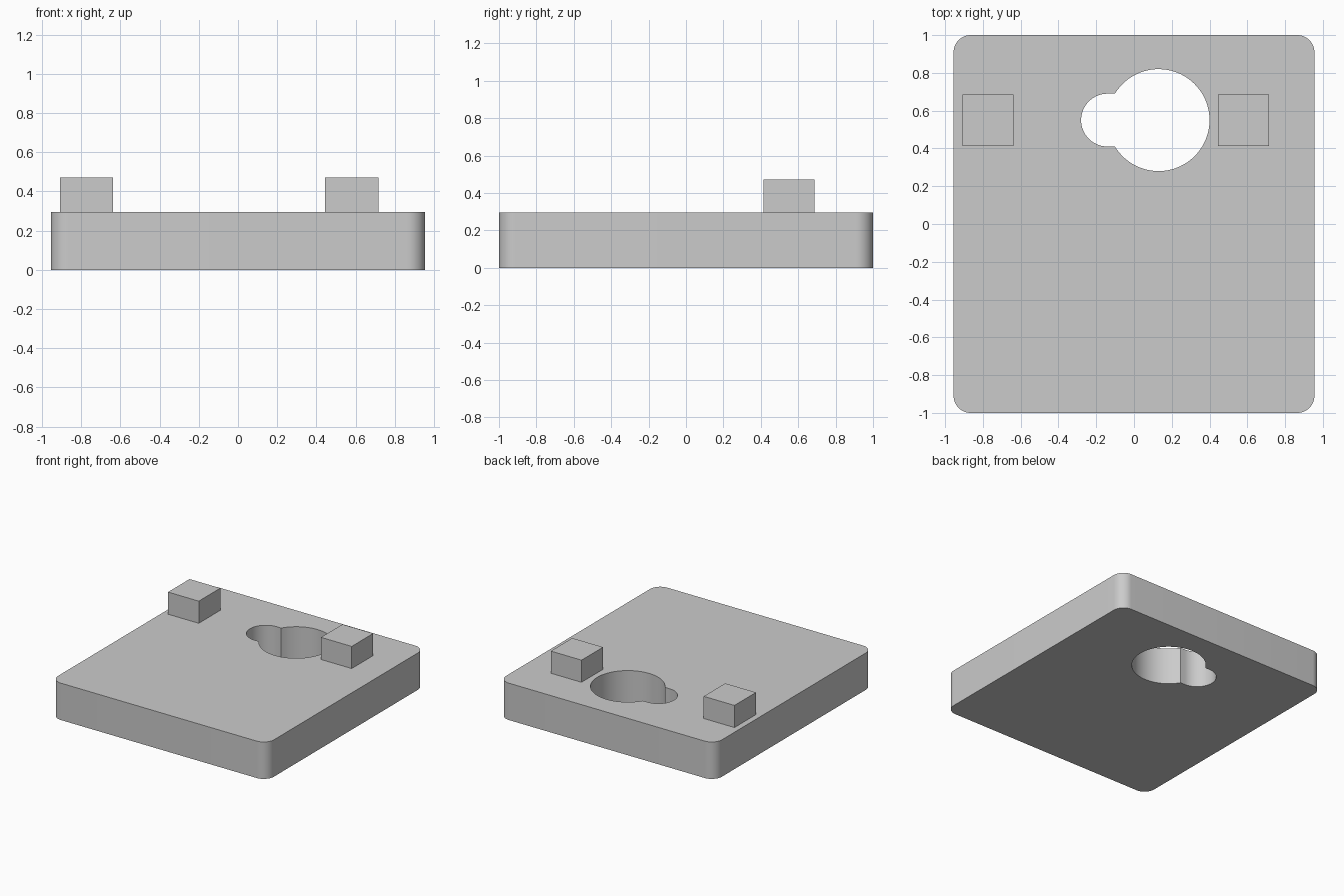
import bpy, bmesh
from math import sin, cos, radians, degrees, asin

cube = bpy.data.objects.get("Cube")
if cube:
    bpy.data.objects.remove(cube, do_unlink=True)

THICK = 0.295
grey = bpy.data.materials.new("plain_grey")
grey.use_nodes = True
COLOR = (0.6, 0.6, 0.6, 1)
grey.diffuse_color = COLOR
grey.node_tree.nodes["Principled BSDF"].inputs["Base Color"].default_value = COLOR


def arc(cx, cy, r, start, end, steps):
    angles = [radians(start + (end - start) * i / steps) for i in range(steps + 1)]
    return [(cx + r * cos(a), cy + r * sin(a)) for a in angles]


def add_object(name, bm):
    bmesh.ops.recalc_face_normals(bm, faces=bm.faces)
    mesh = bpy.data.meshes.new(name)
    bm.to_mesh(mesh)
    bm.free()
    mesh.materials.append(grey)
    obj = bpy.data.objects.new(name, mesh)
    bpy.context.collection.objects.link(obj)
    return obj


# Plate outline with rounded corners
HALF_X, HALF_Y, CORNER = 0.955, 1.0, 0.09
outline = []
for i, (sx, sy) in enumerate([(1, 1), (-1, 1), (-1, -1), (1, -1)]):
    outline += arc(sx * (HALF_X - CORNER), sy * (HALF_Y - CORNER), CORNER,
                   90 * i, 90 * i + 90, 12)

# Keyhole: a large round hole joined to a small rounded slot
HOLE_X, HOLE_Y, HOLE_R, SLOT_X, SLOT_R = 0.13, 0.55, 0.27, -0.14, 0.14
meet = degrees(asin(SLOT_R / HOLE_R))
keyhole = arc(HOLE_X, HOLE_Y, HOLE_R, meet - 180, 180 - meet, 64)
keyhole += arc(SLOT_X, HOLE_Y, SLOT_R, 90, 270, 32)

# Fill between the loops and extrude to the plate thickness
bm = bmesh.new()
edges = []
for loop in (outline, keyhole):
    verts = [bm.verts.new((x, y, 0)) for x, y in loop]
    edges += [bm.edges.new((verts[i - 1], verts[i])) for i in range(len(verts))]
bmesh.ops.triangle_fill(bm, edges=edges, use_beauty=True)
result = bmesh.ops.extrude_face_region(bm, geom=bm.faces[:], use_keep_orig=True)
top = [g for g in result["geom"] if isinstance(g, bmesh.types.BMVert)]
bmesh.ops.translate(bm, verts=top, vec=(0, 0, THICK))
plate = add_object("base_plate", bm)
bpy.context.view_layer.objects.active = plate
plate.select_set(True)
bpy.ops.object.shade_smooth_by_angle(angle=radians(30))

# Two square pegs beside the keyhole
PEG, PEG_H = 0.272, 0.177
for name, x in (("right_peg", -0.773), ("left_peg", 0.58)):
    bm = bmesh.new()
    bmesh.ops.create_cube(bm, size=1)
    bmesh.ops.scale(bm, vec=(PEG, PEG, PEG_H), verts=bm.verts)
    bmesh.ops.translate(bm, vec=(x, HOLE_Y, THICK + PEG_H / 2), verts=bm.verts)
    add_object(name, bm)
